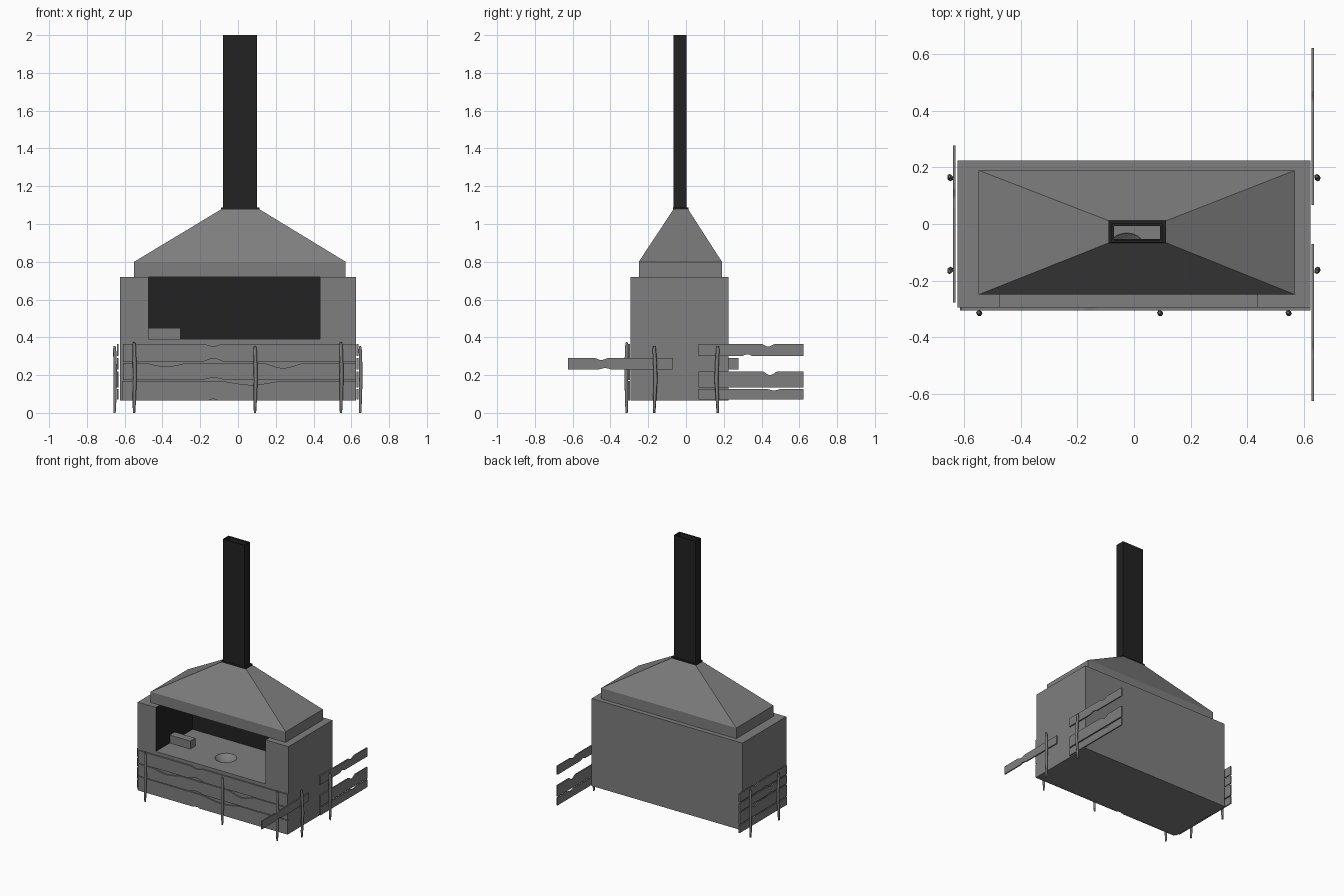
import bpy, bmesh, math
from mathutils import Vector

cube = bpy.data.objects.get("Cube")
if cube:
    bpy.data.objects.remove(cube, do_unlink=True)


def material(name, value):
    m = bpy.data.materials.new(name)
    m.use_nodes = True
    colour = (value, value, value, 1)
    m.diffuse_color = colour
    m.node_tree.nodes["Principled BSDF"].inputs["Base Color"].default_value = colour
    return m


GREY = material("stone grey", 0.21)
SOOT = material("soot black", 0.016)


def finish(name, bm, *mats):
    bmesh.ops.recalc_face_normals(bm, faces=bm.faces)
    mesh = bpy.data.meshes.new(name)
    bm.to_mesh(mesh)
    bm.free()
    for m in mats:
        mesh.materials.append(m)
    ob = bpy.data.objects.new(name, mesh)
    bpy.context.collection.objects.link(ob)
    return ob


def prism(name, points, offset, *mats):
    """Extrude a flat outline by an offset vector."""
    bm = bmesh.new()
    face = bm.faces.new([bm.verts.new(p) for p in points])
    new = bmesh.ops.extrude_face_region(bm, geom=[face])["geom"]
    bmesh.ops.translate(bm, vec=offset, verts=[v for v in new if isinstance(v, bmesh.types.BMVert)])
    return finish(name, bm, *mats)


def rect(x0, x1, y0, y1, z):
    return [(x0, y0, z), (x1, y0, z), (x1, y1, z), (x0, y1, z)]


def box(name, x0, x1, y0, y1, z0, z1, mat):
    return prism(name, rect(x0, x1, y0, y1, z0), (0, 0, z1 - z0), mat)


def shell(name, loops, thickness, *mats):
    """Open-ended sheet through rectangular loops, thickened inwards."""
    bm = bmesh.new()
    rings = [[bm.verts.new(p) for p in rect(*loop)] for loop in loops]
    for a, b in zip(rings, rings[1:]):
        for i in range(4):
            j = (i + 1) % 4
            bm.faces.new((a[i], a[j], b[j], b[i]))
    ob = finish(name, bm, *mats)
    mod = ob.modifiers.new("wall", "SOLIDIFY")
    mod.thickness = thickness
    mod.offset = -1
    mod.material_offset = len(mats) - 1
    return ob


# Masonry base with a shallow bowl in the hearth floor
LEFT, RIGHT, FRONT, BACK, FLOOR, TOP = -0.625, 0.625, -0.295, 0.225, 0.39, 0.72
base = box("hearth_base", LEFT, RIGHT, FRONT, BACK, 0.065, FLOOR, GREY)
bm = bmesh.new()
bmesh.ops.create_uvsphere(bm, u_segments=24, v_segments=16, radius=0.1)
cutter = finish("bowl_cutter", bm, GREY)
cutter.location = (-0.026, -0.106, FLOOR + 0.066)
cutter.hide_render = True
mod = base.modifiers.new("bowl", "BOOLEAN")
mod.operation = "DIFFERENCE"
mod.object = cutter
bpy.context.view_layer.objects.active = base
bpy.ops.object.modifier_apply(modifier=mod.name)
bpy.data.objects.remove(cutter, do_unlink=True)

# U-shaped firebox walls, sooty on the inside
IN_L, IN_R, IN_B = -0.475, 0.435, 0.14
plan = [(LEFT, FRONT), (IN_L, FRONT), (IN_L, IN_B), (IN_R, IN_B), (IN_R, FRONT),
        (RIGHT, FRONT), (RIGHT, BACK), (LEFT, BACK)]
walls = prism("firebox_walls", [(x, y, FLOOR) for x, y in plan], (0, 0, TOP - FLOOR), GREY, SOOT)
for p in walls.data.polygons:
    c = p.center
    if abs(p.normal.z) < 0.5 and LEFT + 0.01 < c.x < RIGHT - 0.01 and FRONT + 0.01 < c.y < BACK - 0.01:
        p.material_index = 1

box("hearth_brick", IN_L, -0.305, -0.13, -0.07, FLOOR, 0.45, GREY)

# Hood, collar and flue
shell("hood", [(-0.55, 0.57, -0.25, 0.19, TOP), (-0.55, 0.57, -0.25, 0.19, 0.80),
               (-0.085, 0.11, -0.065, 0.01, 1.08)], 0.012, GREY, SOOT)
shell("flue_collar", [(-0.09, 0.113, -0.068, 0.012, 1.075), (-0.09, 0.113, -0.068, 0.012, 1.088)], 0.02, SOOT)
shell("chimney_flue", [(-0.08, 0.10, -0.066, 0.002, 1.07), (-0.08, 0.10, -0.066, 0.002, 2.0)], 0.012, SOOT)


def plank(name, axis, at, a0, a1, z0, z1, bites=()):
    """Board along x or y; bites are (centre, width, depth), negative depth cuts the lower edge."""
    def edge(z, sign):
        pts = [(a0, z)]
        for c, w, d in sorted(b for b in bites if b[2] * sign > 0):
            for i in range(9):
                t = i / 8
                pts.append((c + w * (t - 0.5), z - d * math.sin(math.pi * t) ** 1.5))
        return pts + [(a1, z)]
    outline = edge(z0, -1) + edge(z1, 1)[::-1]
    if axis == "x":
        return prism(name, [(a, at, z) for a, z in outline], (0, 0.01, 0), GREY)
    return prism(name, [(at, a, z) for a, z in outline], (0.009, 0, 0), GREY)


# Front cladding boards
plank("front_board_low", "x", -0.306, -0.615, 0.625, 0.065, 0.17, [(0.07, 0.34, 0.022), (-0.13, 0.06, -0.008)])
plank("front_board_mid", "x", -0.306, -0.61, 0.625, 0.175, 0.265,
      [(0.24, 0.22, 0.028), (-0.38, 0.24, 0.02), (-0.13, 0.12, -0.012)])
plank("front_board_top", "x", -0.306, -0.61, 0.625, 0.27, 0.365, [(-0.13, 0.12, -0.018), (-0.13, 0.1, 0.012)])

# Side boards: tidy on the right, slipped out of place on the left
rows = [(0.07, 0.127), (0.135, 0.22), (0.23, 0.29), (0.30, 0.365)]
notches = [[(0.12, 0.08, 0.008)], [(0.1, 0.08, 0.02)], [(-0.1, 0.07, 0.01), (-0.08, 0.07, -0.007)],
           [(0.09, 0.07, 0.014), (-0.02, 0.06, -0.01)]]
for i, ((z0, z1), cuts) in enumerate(zip(rows, notches)):
    plank(f"right_side_board_{i}", "y", -0.641, -0.278, 0.278, z0, z1, cuts)
    shift = -0.348 if i == 2 else 0.345
    moved = [(c + shift, w, d) for c, w, d in cuts]
    plank(f"left_side_board_{i}", "y", 0.628, -0.278 + shift, 0.278 + shift, z0, z1, moved)


def post(name, x, y, height, lean):
    """Slightly crooked stake with tapered ends."""
    curve = bpy.data.curves.new(name, "CURVE")
    curve.dimensions = "3D"
    curve.bevel_depth = 0.01
    curve.bevel_resolution = 1
    curve.use_fill_caps = True
    line = curve.splines.new("POLY")
    shape = [(0, 0, 0.6), (0.12, 0.1, 0.85), (0.5, 0.9, 1), (0.75, 0.5, 1), (0.95, 0, 0.9), (1, 0, 0.5)]
    line.points.add(len(shape) - 1)
    for point, (t, bend, radius) in zip(line.points, shape):
        point.co = (x + lean[0] * bend, y + lean[1] * bend, height * t, 1)
        point.radius = radius
    curve.materials.append(GREY)
    bpy.context.collection.objects.link(bpy.data.objects.new(name, curve))


# Stakes holding the boards
for i, (x, h) in enumerate([(-0.55, 0.375), (0.09, 0.355), (0.545, 0.375)]):
    post(f"front_stake_{i}", x, -0.314, h, (0.004, -0.003))
for side, x in (("right", -0.653), ("left", 0.647)):
    for i, y in enumerate((-0.168, 0.168)):
        post(f"{side}_side_stake_{i}", x, y, 0.355, (0.004, 0.008 if y < 0 else -0.008))
